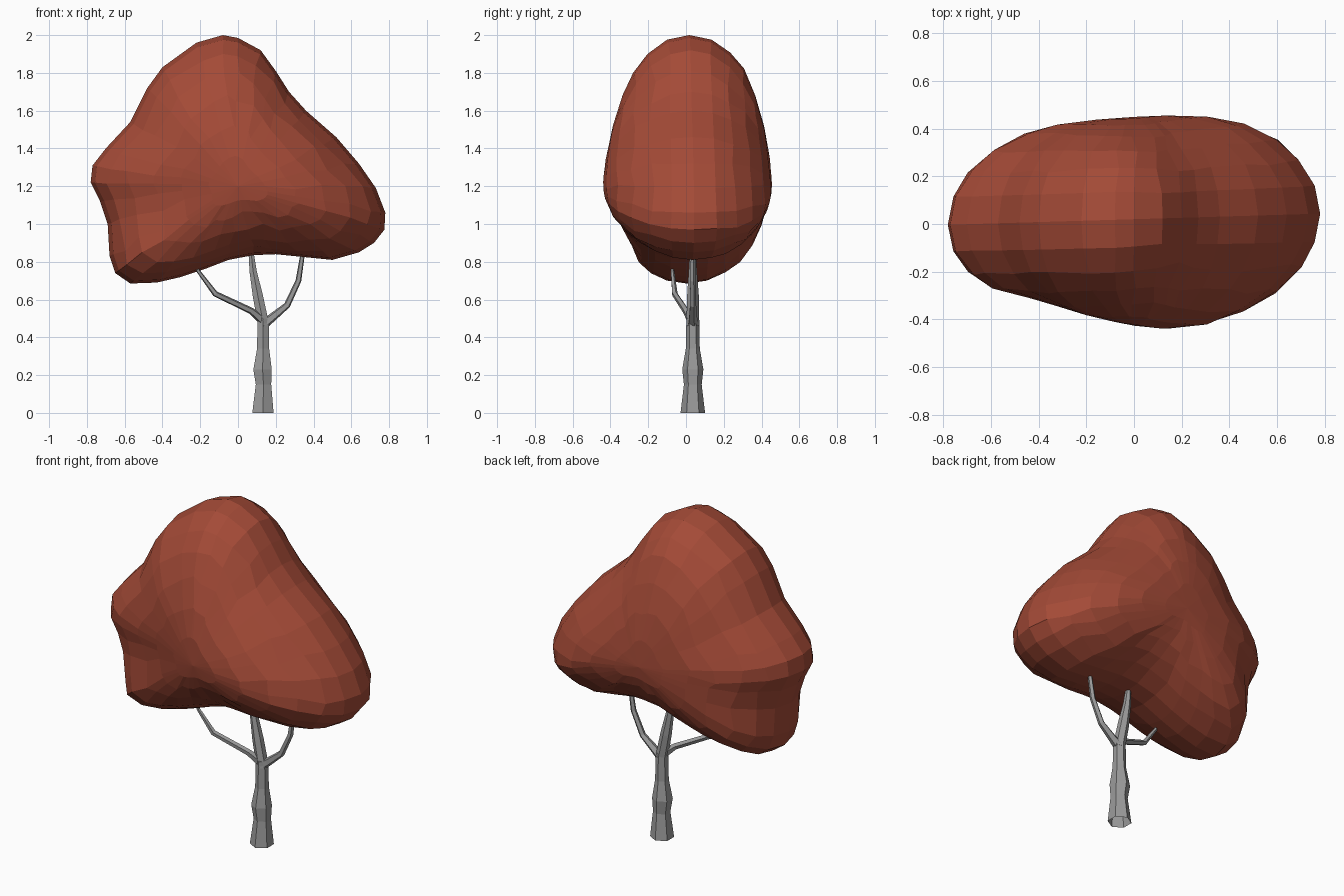
import bpy, bmesh, math, random
from mathutils import Vector
from mathutils.geometry import intersect_point_line

if "Cube" in bpy.data.objects:
    bpy.data.objects.remove(bpy.data.objects["Cube"])

random.seed(4)


def material(name, rgb):
    m = bpy.data.materials.new(name)
    m.diffuse_color = (*rgb, 1)
    m.use_nodes = True
    m.node_tree.nodes["Principled BSDF"].inputs["Base Color"].default_value = m.diffuse_color
    return m


def finish(bm, name, mat):
    bmesh.ops.recalc_face_normals(bm, faces=bm.faces)
    me = bpy.data.meshes.new(name)
    bm.to_mesh(me)
    bm.free()
    me.materials.append(mat)
    ob = bpy.data.objects.new(name, me)
    bpy.context.collection.objects.link(ob)
    return ob


def bridge(bm, a, b):
    n = len(a)
    for i in range(n):
        bm.faces.new((a[i], a[(i + 1) % n], b[(i + 1) % n], b[i]))


rust = material("rust_leaves", (0.37, 0.069, 0.038))
grey = material("grey_bark", (0.33, 0.33, 0.33))

# Canopy: front outline (x, z), domed towards the front and the back
outline = [(-.08, 2), (.0, 1.985), (.12, 1.92), (.2, 1.81), (.27, 1.7), (.36, 1.6), (.52, 1.46),
           (.64, 1.32), (.73, 1.19), (.78, 1.06), (.775, .97), (.72, .9), (.64, .85), (.5, .81),
           (.35, .825), (.2, .84), (.08, .835), (-.05, .81), (-.18, .76), (-.3, .72), (-.43, .69),
           (-.57, .685), (-.65, .74), (-.68, .83), (-.69, 1), (-.73, 1.12), (-.78, 1.22),
           (-.77, 1.31), (-.7, 1.4), (-.57, 1.54), (-.48, 1.72), (-.4, 1.83), (-.22, 1.96)]
CX, CZ = 0.0, 1.2


def bump(x, z, cx, cz, w):
    return math.exp(-((x - cx) ** 2 + (z - cz) ** 2) / w ** 2)


def depth(x, z, side):
    if side < 0:  # front: bulging right lobe, valley beside the left lobe
        return (.425 + .05 * bump(x, z, .25, 1.2, .4) - .09 * bump(x, z, -.42, 1.1, .3)
                - .03 * bump(x, z, -.1, 1.75, .25))
    return .425 + .02 * bump(x, z, .4, 1.15, .35) - .03 * bump(x, z, -.1, 1.75, .25)


def edge_distance(x, z):
    p, best = Vector((x, z)), 9
    for a, b in zip(outline, outline[1:] + outline[:1]):
        a, b = Vector(a), Vector(b)
        t = min(1, max(0, intersect_point_line(p, a, b)[1]))
        best = min(best, (p - a.lerp(b, t)).length)
    return best


def canopy_point(x, z, s, side):
    px, pz = CX + (x - CX) * s, CZ + (z - CZ) * s
    if .3 < s < .9:
        px += random.uniform(-.015, .015)
        pz += random.uniform(-.015, .015)
    e = 1 - min(1, edge_distance(px, pz) / .42) if s < 1 else 1
    # dome: half by position along the ray, half by distance from the outline
    f = .5 * math.sqrt(1 - s * s) + .5 * math.sqrt(1 - e * e)
    return (px, .02 + .03 * px + side * depth(px, pz, side) * f, pz)


bm = bmesh.new()
rim = [bm.verts.new(canopy_point(x, z, 1, 1)) for x, z in outline]
for side in (-1, 1):
    prev = rim
    for s in (.97, .89, .76, .59, .4, .2):
        ring = [bm.verts.new(canopy_point(x, z, s, side)) for x, z in outline]
        bridge(bm, prev, ring)
        prev = ring
    tip = bm.verts.new(canopy_point(CX, CZ, 0, side))
    for i in range(len(prev)):
        bm.faces.new((prev[i], prev[(i + 1) % len(prev)], tip))
finish(bm, "canopy", rust)


# Trunk and branches: tapered low-poly limbs along a path of (x, y, z, radius)
def limb(name, path, sides):
    bm = bmesh.new()
    pts = [Vector(p[:3]) for p in path]
    rings = []
    for i, p in enumerate(pts):
        d = (pts[min(i + 1, len(pts) - 1)] - pts[max(i - 1, 0)]).normalized()
        if i == 0 and p.z == 0:
            d = Vector((0, 0, 1))
        u = Vector((0, 1, 0))
        u = (u - d * u.dot(d)).normalized()
        v = d.cross(u)
        rings.append([bm.verts.new(p + path[i][3] * (u * math.cos(a) + v * math.sin(a)))
                      for a in (math.tau * k / sides for k in range(sides))])
    for a, b in zip(rings, rings[1:]):
        bridge(bm, a, b)
    if pts[0].z > 0:  # the trunk base stays open
        bm.faces.new(rings[0])
    bm.faces.new(rings[-1])
    finish(bm, name, grey)


limb("trunk", [(.132, .036, 0, .065), (.135, .036, .15, .047), (.13, .036, .23, .056),
               (.133, .036, .34, .037), (.133, .036, .5, .034)], 6)
limb("middle_branch", [(.137, .036, .46, .034), (.105, .037, .62, .031), (.08, .036, .75, .022),
                       (.068, .036, .86, .015)], 6)
limb("right_branch", [(.133, .036, .47, .03), (.175, .036, .5, .024), (.26, .036, .57, .018),
                      (.32, .036, .7, .016), (.345, .036, .86, .012)], 5)
limb("left_branch", [(.13, .03, .49, .026), (.07, .0, .54, .018), (-.12, -.06, .63, .016),
                     (-.21, -.072, .75, .01), (-.225, -.074, .79, .008)], 5)
